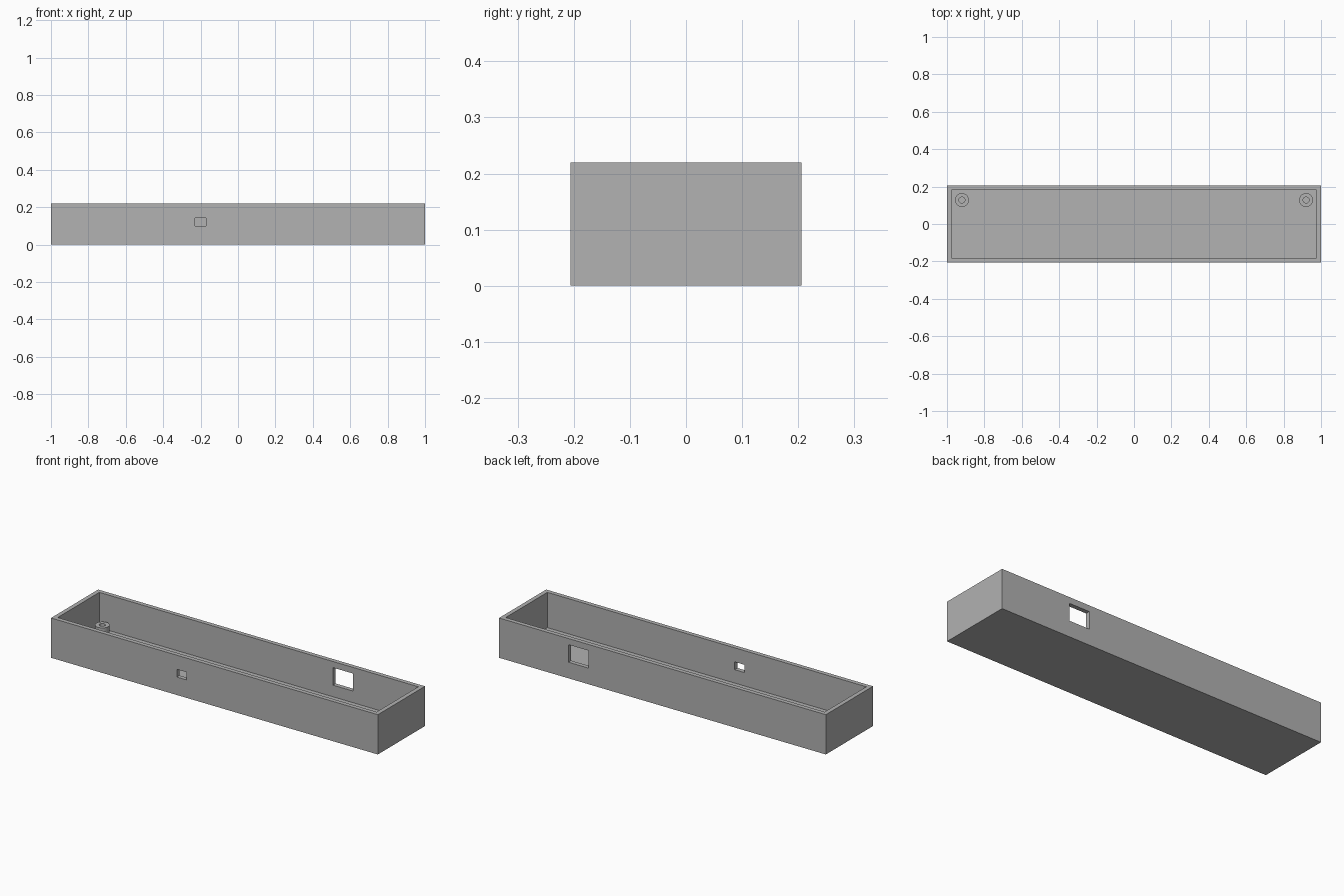
import bpy
import bmesh
from mathutils import Matrix, Vector

if "Cube" in bpy.data.objects:
    bpy.data.objects.remove(bpy.data.objects["Cube"], do_unlink=True)

LENGTH, DEPTH, HEIGHT = 2.0, 0.412, 0.22
WALL = 0.024
FLOOR = 0.025

# Single plain grey
grey = bpy.data.materials.new("plain grey")
grey.use_nodes = True
colour = (0.445, 0.445, 0.445, 1)
grey.diffuse_color = colour
grey.node_tree.nodes["Principled BSDF"].inputs["Base Color"].default_value = colour


def make_object(name, bm):
    bmesh.ops.recalc_face_normals(bm, faces=bm.faces)
    mesh = bpy.data.meshes.new(name)
    bm.to_mesh(mesh)
    bm.free()
    mesh.materials.append(grey)
    obj = bpy.data.objects.new(name, mesh)
    bpy.context.collection.objects.link(obj)
    return obj


def box(name, low, high):
    low, high = Vector(low), Vector(high)
    bm = bmesh.new()
    bmesh.ops.create_cube(bm, size=1, matrix=Matrix.Translation((low + high) / 2)
                          @ Matrix.Diagonal((*(high - low), 1)))
    return make_object(name, bm)


def activate(obj):
    bpy.ops.object.select_all(action="DESELECT")
    obj.select_set(True)
    bpy.context.view_layer.objects.active = obj


def cut(target, cutter):
    mod = target.modifiers.new("cut", "BOOLEAN")
    mod.operation = "DIFFERENCE"
    mod.solver = "EXACT"
    mod.object = cutter
    activate(target)
    bpy.ops.object.modifier_apply(modifier=mod.name)
    bpy.data.objects.remove(cutter, do_unlink=True)


# Open tray: outer block, hollow, then one port through each long wall
hx, hy = LENGTH / 2, DEPTH / 2
tray = box("tray", (-hx, -hy, 0), (hx, hy, HEIGHT))
cut(tray, box("hollow", (WALL - hx, WALL - hy, FLOOR), (hx - WALL, hy - WALL, HEIGHT + 0.1)))
cut(tray, box("front_port", (-0.23, -hy - 0.05, 0.099), (-0.17, -hy + 0.06, 0.142)))
cut(tray, box("back_port", (0.453, hy - 0.06, 0.089), (0.576, hy + 0.05, 0.186)))


# Hollow screw posts in the back corners, standing on the floor
def screw_post(name, x, y, outer=0.037, inner=0.016, top=0.076, sides=32):
    bm = bmesh.new()
    rings = []
    for radius, z in ((outer, FLOOR), (outer, top), (inner, top), (inner, FLOOR)):
        ring = bmesh.ops.create_circle(bm, segments=sides, radius=radius,
                                       matrix=Matrix.Translation((x, y, z)))["verts"]
        rings.append(ring)
    for a, b in zip(rings, rings[1:]):
        for i in range(sides):
            j = (i + 1) % sides
            bm.faces.new((a[i], a[j], b[j], b[i]))
    obj = make_object(name, bm)
    activate(obj)
    bpy.ops.object.shade_smooth_by_angle()


for side, sign in (("left", 1), ("right", -1)):
    screw_post(side + "_screw_post", sign * 0.92, 0.128)
